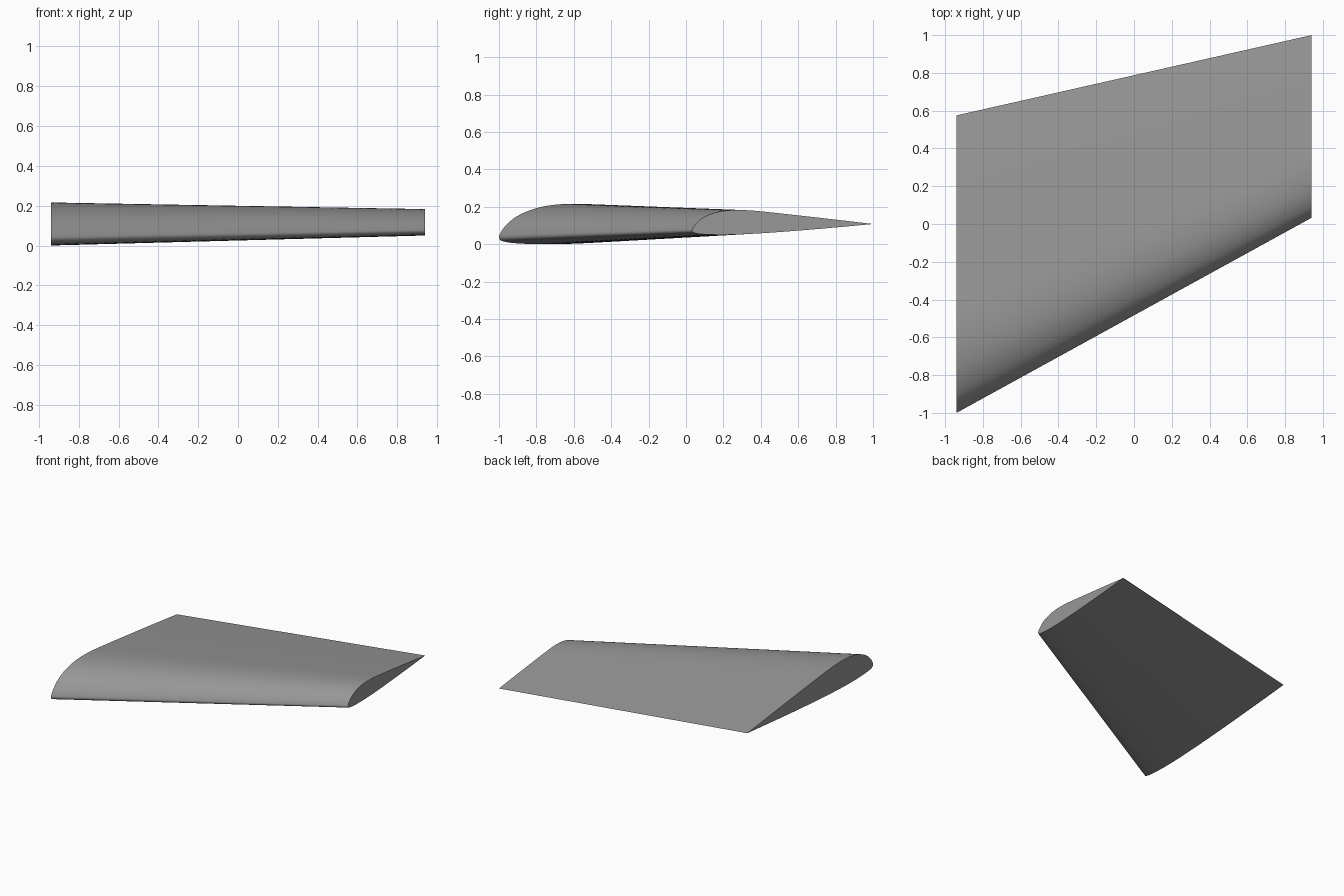
import bpy, bmesh, math
from mathutils import Vector

if "Cube" in bpy.data.objects:
    bpy.data.objects.remove(bpy.data.objects["Cube"])

# Root section as (chord fraction, height): trailing edge, over the top, back underneath
PROFILE = [(1, .094), (.8, .131), (.6, .167), (.45, .193), (.35, .209), (.27, .216),
           (.2, .2125), (.14, .198), (.09, .172), (.05, .138), (.02, .094), (.005, .06),
           (0, .036), (.007, .02), (.03, .010), (.08, .003), (.15, .0), (.24, .002),
           (.4, .015), (.6, .038), (.8, .065), (1, .094)]
PIVOT_Z = .13
TIP_SCALE = .613


def smooth_curve(points, steps=5):
    p = [Vector(q) for q in points]
    p = [2 * p[0] - p[1]] + p + [2 * p[-1] - p[-2]]
    out = []
    for a, b, c, d in zip(p, p[1:], p[2:], p[3:]):
        # chord-length aware tangents keep uneven spacing smooth
        u, v, w = (b - a).length ** .5, (c - b).length ** .5, (d - c).length ** .5
        m1 = v * ((b - a) / u - (c - a) / (u + v) + (c - b) / v)
        m2 = v * ((c - b) / v - (d - b) / (v + w) + (d - c) / w)
        for i in range(steps):
            t = i / steps
            out.append((2*t**3 - 3*t**2 + 1) * b + (t**3 - 2*t**2 + t) * m1
                       + (3*t**2 - 2*t**3) * c + (t**3 - t**2) * m2)
    return out


bm = bmesh.new()
section = smooth_curve(PROFILE)


def add_section(x, lead, trail, scale):
    return [bm.verts.new((x, lead + (trail - lead) * s.x,
                          max(0, PIVOT_Z + (s.y - PIVOT_Z) * scale))) for s in section]


# Tapered, swept loft between root and tip
root = add_section(-.94, -1, .575, 1)
tip = add_section(.94, .033, 1, TIP_SCALE)
n = len(root)
for i in range(n):
    j = (i + 1) % n
    bm.faces.new((root[i], root[j], tip[j], tip[i]))
bm.faces.new(root)
bm.faces.new(tip[::-1])
bmesh.ops.recalc_face_normals(bm, faces=bm.faces)

mesh = bpy.data.meshes.new("wing")
bm.to_mesh(mesh)
bm.free()
wing = bpy.data.objects.new("wing", mesh)
bpy.context.collection.objects.link(wing)

# Dark grey skin
skin = bpy.data.materials.new("dark_grey")
skin.diffuse_color = (.31, .31, .31, 1)
skin.use_nodes = True
skin.node_tree.nodes["Principled BSDF"].inputs["Base Color"].default_value = skin.diffuse_color
mesh.materials.append(skin)

bpy.context.view_layer.objects.active = wing
wing.select_set(True)
bpy.ops.object.shade_smooth_by_angle(angle=math.radians(30))
